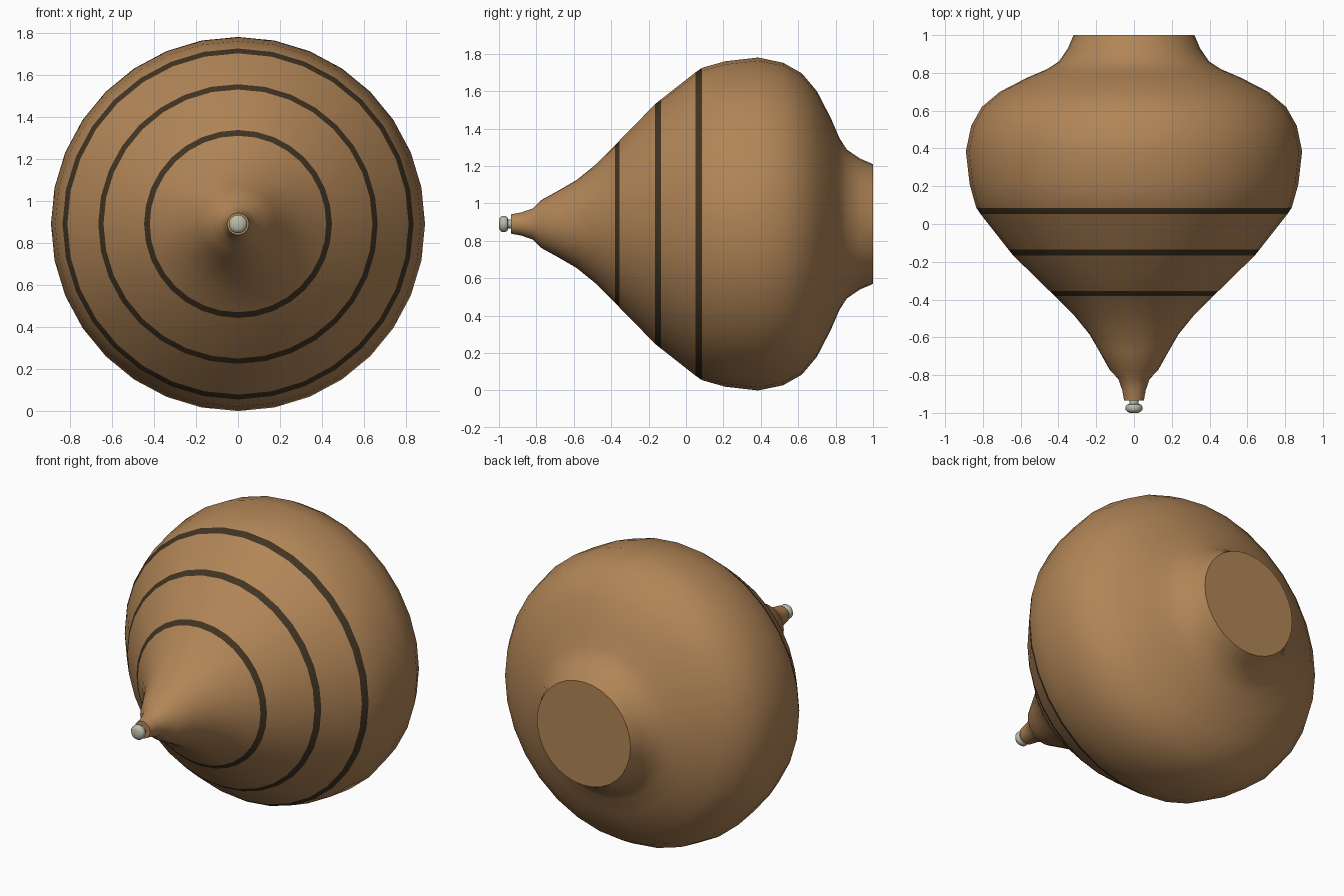
import bpy, bmesh, math

cube = bpy.data.objects.get("Cube")
if cube:
    bpy.data.objects.remove(cube, do_unlink=True)

AXIS_Z = 0.89


def material(name, rgb):
    mat = bpy.data.materials.new(name)
    mat.use_nodes = True
    colour = (*rgb, 1)
    mat.diffuse_color = colour
    mat.node_tree.nodes["Principled BSDF"].inputs["Base Color"].default_value = colour
    return mat


wood = material("warm_wood", (0.44, 0.235, 0.095))
dark = material("dark_stripe", (0.052, 0.034, 0.016))
metal = material("pale_metal", (0.50, 0.50, 0.39))


def lathe(name, profile, segments, mats, stripes=()):
    """Turn (y, radius) points about the horizontal axis and cap both ends."""
    bm = bmesh.new()
    rings = []
    for y, r in profile:
        ring = []
        for i in range(segments):
            a = math.tau * i / segments
            ring.append(bm.verts.new((r * math.sin(a), y, r * math.cos(a))))
        rings.append(ring)
    for (y0, _), (y1, _), a, b in zip(profile, profile[1:], rings, rings[1:]):
        middle = (y0 + y1) / 2
        striped = any(lo < middle < hi for lo, hi in stripes)
        for i in range(segments):
            j = (i + 1) % segments
            face = bm.faces.new((a[i], a[j], b[j], b[i]))
            face.material_index = int(striped)
    bm.faces.new(rings[0])
    bm.faces.new(rings[-1])
    bmesh.ops.recalc_face_normals(bm, faces=bm.faces)
    mesh = bpy.data.meshes.new(name)
    bm.to_mesh(mesh)
    bm.free()
    for mat in mats:
        mesh.materials.append(mat)
    obj = bpy.data.objects.new(name, mesh)
    obj.location.z = AXIS_Z
    bpy.context.collection.objects.link(obj)
    bpy.ops.object.select_all(action="DESELECT")
    obj.select_set(True)
    bpy.context.view_layer.objects.active = obj
    bpy.ops.object.shade_smooth_by_angle(angle=math.radians(40))
    return obj


# Turned wooden body with three painted rings
stripes = [(-0.38, -0.355), (-0.166, -0.135), (0.052, 0.086)]
body = [
    (-0.935, 0.052), (-0.88, 0.062), (-0.82, 0.083), (-0.775, 0.127),
    (-0.68, 0.18), (-0.585, 0.235), (-0.48, 0.32), (-0.38, 0.42),
    (-0.355, 0.447), (-0.166, 0.64), (-0.135, 0.665), (0.052, 0.812),
    (0.086, 0.835), (0.21, 0.87), (0.385, 0.89), (0.52, 0.862),
    (0.62, 0.805), (0.70, 0.71), (0.775, 0.565), (0.82, 0.46),
    (0.86, 0.398), (0.93, 0.35), (1.0, 0.32),
]
lathe("top_body", body, 32, [wood, dark], stripes)

# Metal spinning tip: short pin and rounded knob
tip = [
    (-1.0, 0.022), (-0.994, 0.035), (-0.983, 0.044), (-0.966, 0.044),
    (-0.955, 0.036), (-0.952, 0.024), (-0.92, 0.024),
]
lathe("spinning_tip", tip, 24, [metal])
